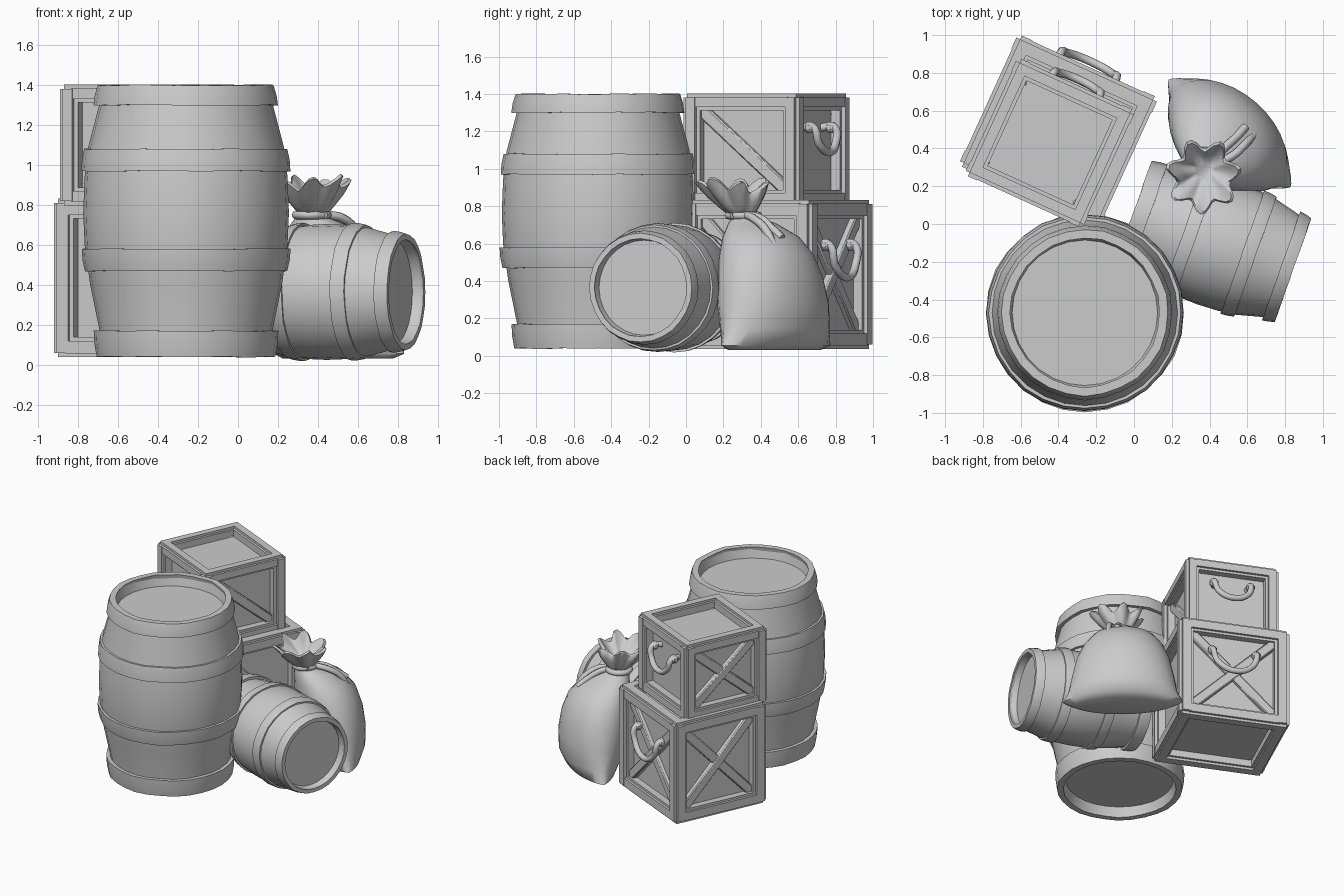
import bpy, bmesh, random
from math import sin, cos, pi, radians, atan2, hypot
from mathutils import Matrix, Vector

random.seed(4)
if "Cube" in bpy.data.objects:
    bpy.data.objects.remove(bpy.data.objects["Cube"])

clay = bpy.data.materials.new("plain_grey")
clay.use_nodes = True
GREY = (0.6, 0.6, 0.6, 1)
clay.diffuse_color = GREY
clay.node_tree.nodes["Principled BSDF"].inputs["Base Color"].default_value = GREY


def finish(name, bm, matrix, angle=40):
    bmesh.ops.recalc_face_normals(bm, faces=bm.faces)
    mesh = bpy.data.meshes.new(name)
    bm.to_mesh(mesh)
    bm.free()
    mesh.materials.append(clay)
    ob = bpy.data.objects.new(name, mesh)
    bpy.context.collection.objects.link(ob)
    ob.matrix_world = matrix
    bpy.ops.object.select_all(action='DESELECT')
    ob.select_set(True)
    bpy.context.view_layer.objects.active = ob
    bpy.ops.object.shade_smooth_by_angle(angle=radians(angle))
    return ob


def skin(bm, rings, loop=False):
    """Bridge rings of points; cap the ends unless the rings form a loop."""
    vr = [[bm.verts.new(p) for p in r] for r in rings]
    n = len(vr[0])
    pairs = list(zip(vr, vr[1:])) + ([(vr[-1], vr[0])] if loop else [])
    for a, b in pairs:
        for i in range(n):
            bm.faces.new((a[i], a[(i + 1) % n], b[(i + 1) % n], b[i]))
    if not loop:
        bm.faces.new(vr[0])
        bm.faces.new(vr[-1])


def lathe(name, profile, matrix, loop=False, sides=28, rough=0.0):
    bm = bmesh.new()
    wob = [random.uniform(-rough, rough) for _ in range(sides)]
    rings = [[((r + wob[i]) * cos(2 * pi * i / sides), (r + wob[i]) * sin(2 * pi * i / sides),
               z + wob[i - 5]) for i in range(sides)] for r, z in profile]
    skin(bm, rings, loop)
    return finish(name, bm, matrix)


def box(name, size, matrix, bevel=0.012, segments=1):
    bm = bmesh.new()
    bmesh.ops.create_cube(bm, size=1)
    bmesh.ops.scale(bm, vec=size, verts=bm.verts)
    bmesh.ops.bevel(bm, geom=bm.edges[:], offset=bevel, segments=segments, affect='EDGES')
    return finish(name, bm, matrix)


def rope(name, points, radius, matrix):
    cu = bpy.data.curves.new(name, 'CURVE')
    cu.dimensions = '3D'
    cu.bevel_depth = radius
    cu.bevel_resolution = 2
    cu.resolution_u = 6
    cu.use_fill_caps = True
    sp = cu.splines.new('BEZIER')
    sp.bezier_points.add(len(points) - 1)
    for bp, p in zip(sp.bezier_points, points):
        bp.co = p
        bp.handle_left_type = bp.handle_right_type = 'AUTO'
    cu.materials.append(clay)
    ob = bpy.data.objects.new(name, cu)
    bpy.context.collection.objects.link(ob)
    ob.matrix_world = matrix


# Barrels: staved body with shallow sunken ends, plus four hoops
def barrel(name, matrix):
    lathe(name + "_body", [(0.385, 0.075), (0.405, 0.008), (0.425, 0.008), (0.435, 0.14), (0.48, 0.36),
                           (0.508, 0.56), (0.515, 0.72), (0.508, 0.9), (0.49, 1.05), (0.435, 1.26),
                           (0.425, 1.352), (0.405, 1.352), (0.385, 1.275)], matrix)
    for i, (z0, z1, r0, r1) in enumerate([(0, 0.13, 0.447, 0.462), (0.43, 0.54, 0.508, 0.524),
                                          (0.93, 1.04, 0.523, 0.508), (1.26, 1.36, 0.462, 0.44)]):
        t = 0.045
        lathe(f"{name}_hoop_{i + 1}", [(r0 - t, z0), (r0, z0), ((r0 + r1) / 2 + 0.004, (z0 + z1) / 2),
                                       (r1, z1), (r1 - t, z1)], matrix, loop=True, rough=0.003)


barrel("large_barrel", Matrix.Translation((-0.26, -0.47, 0.04)))
axis = Vector((0.943, -0.333, 0))
barrel("small_barrel", Matrix.Translation((-0.005, 0.055, 0.364))
       @ axis.to_track_quat('Z', 'Y').to_matrix().to_4x4() @ Matrix.Scale(0.66, 4))


# Crates: sunken panels inside a beam frame, with braces and a rope handle
# braces lists, for each side (back, right, front, left), the slopes of its diagonals
def crate(name, centre, w, d, h, beam, braces):
    base = Matrix.Translation(centre) @ Matrix.Rotation(radians(-24.5), 4, 'Z')
    deep = 0.07
    box(name + "_panels", (w - 2 * deep, d - 2 * deep, h - 2 * deep), base)
    k = (h - beam) / 2
    for side, slopes in enumerate(braces):
        across, out = (w, d / 2) if side % 2 == 0 else (d, w / 2)
        turn = base @ Matrix.Rotation(side * pi / 2, 4, 'Z')
        box(f"{name}_post_{side}", (beam + 0.008, beam + 0.008, h),
            turn @ Matrix.Translation(((across - beam) / 2, out - beam / 2, 0)), 0.022, 2)
        for s, label in ((-1, "lower"), (1, "upper")):
            box(f"{name}_{label}_rail_{side}", (across - beam, beam, beam),
                turn @ Matrix.Translation((0, out - beam / 2, s * k)), 0.018, 2)
        span, rise = across - 2 * beam, h - 2 * beam
        for s in slopes:
            box(f"{name}_brace_{side}_{s}", (hypot(span, rise) + 0.02, 0.06, 0.07),
                turn @ Matrix.Translation((0, out - deep + 0.004 + 0.003 * s, 0))
                @ Matrix.Rotation(s * atan2(rise, span), 4, 'Y'), 0.008)
    # Handle hangs on the back panel
    f, a = d / 2, w * 0.2
    rope(name + "_handle", [(-a * 0.9, f - deep, h * 0.2), (-a, f, h * 0.2), (-a * 0.8, f + 0.02, h * 0.06),
                            (0, f + 0.03, -h * 0.02), (a * 0.8, f + 0.02, h * 0.06), (a, f, h * 0.2),
                            (a * 0.9, f - deep, h * 0.2)], 0.022, base)
    for s in (-1, 1):
        box(f"{name}_handle_knot_{s}", (0.06, 0.06, 0.06),
            base @ Matrix.Translation((s * a, f - 0.02, h * 0.2)), 0.018)


crate("lower_crate", (-0.4, 0.49, 0.435), 0.81, 0.755, 0.795, 0.1, [(-1, 1), (-1, 1), (), (-1,)])
crate("upper_crate", (-0.445, 0.43, 1.1), 0.68, 0.675, 0.605, 0.09, [(), (-1, 1), (), (-1,)])

# Sack: pillow-shaped bag narrowing to a tied neck
sack_frame = Matrix.Translation((0.48, 0.45, 0)) @ Matrix.Rotation(atan2(-0.66, 0.75), 4, 'Z')


def oval(a, b, off, z, power=1.0, n=32):
    pts = []
    for i in range(n):
        c, s = cos(2 * pi * i / n), sin(2 * pi * i / n)
        # Bottom corners are pinched outward into ears
        pts.append((a * c, off + b * s * abs(s) ** (power - 1), z))
    return pts


bm = bmesh.new()
skin(bm, [oval(0.36, 0.12, 0.03, 0.03, 1.3), oval(0.43, 0.17, 0.04, 0.055, 1.5),
          oval(0.39, 0.215, 0.035, 0.14, 1.2), oval(0.365, 0.235, 0.02, 0.28),
          oval(0.335, 0.235, 0.0, 0.42), oval(0.29, 0.22, -0.025, 0.54),
          oval(0.23, 0.185, -0.065, 0.635), oval(0.14, 0.125, -0.125, 0.705),
          oval(0.075, 0.075, -0.17, 0.74), oval(0.06, 0.06, -0.18, 0.77)])
finish("sack_body", bm, sack_frame, 60)

# Gathered cloth above the tie: wavy flared rings, folded back inside
bm = bmesh.new()
rings = []
for r, z, wave in [(0.06, 0.74, 0), (0.10, 0.79, 0.012), (0.145, 0.85, 0.022), (0.175, 0.905, 0.03),
                   (0.16, 0.915, 0.03), (0.11, 0.87, 0.022), (0.05, 0.82, 0.01)]:
    ring = []
    for i in range(48):
        t = 2 * pi * i / 48
        rr = r + wave * cos(7 * t)
        lean = z - 0.74
        ring.append((0.02 + lean * 0.15 + rr * cos(t), -0.18 - lean * 0.25 + rr * sin(t),
                     z + wave * (0.9 * sin(7 * t + 1) + 0.5 * cos(2 * t))))
    rings.append(ring)
skin(bm, rings)
finish("sack_ruffle", bm, sack_frame, 60)

# Cord round the neck with two hanging ends
cord = [(0.01 + 0.078 * cos(t * pi / 4), -0.18 + 0.078 * sin(t * pi / 4), 0.75) for t in range(9)]
rope("sack_cord", cord, 0.022, sack_frame)
for i, (dx, drop) in enumerate(((0.0, 0.0), (0.06, 0.05))):
    rope(f"sack_cord_end_{i + 1}", [(0.03 + dx / 2, -0.11, 0.75), (0.03 + dx, -0.04, 0.735),
                                    (0.04 + dx, 0.05, 0.68), (0.04 + dx, 0.12, 0.63 - drop)],
         0.022, sack_frame)
